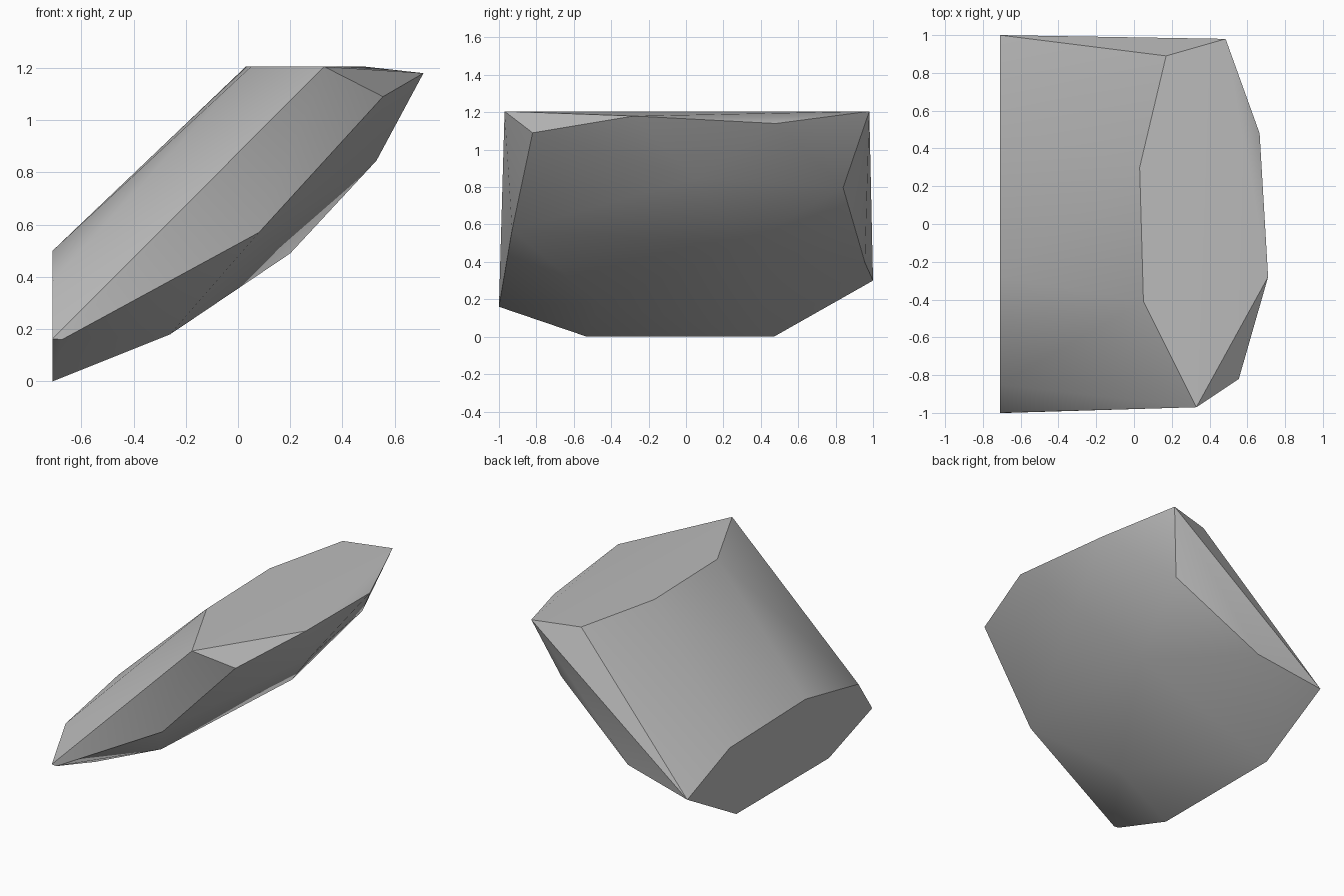
import bpy
import bmesh
import math

old = bpy.data.objects.get("Cube")
if old:
    bpy.data.objects.remove(old, do_unlink=True)

# Plain grey stone
stone = bpy.data.materials.new("stone_grey")
stone.use_nodes = True
grey = (0.5, 0.5, 0.5, 1)
stone.diffuse_color = grey
stone.node_tree.nodes["Principled BSDF"].inputs["Base Color"].default_value = grey

# Flat cut end, as (y, z) corners in one upright plane
end_x = -0.71
cut_end = [(1, 0.3), (0.54, 0.48), (-0.28, 0.5), (-0.85, 0.385),
           (-1, 0.163), (-0.53, 0), (0.47, 0)]
# Rim of the top facet
top_rim = [(0.17, 0.89, 1.205), (0.03, 0.3, 1.205), (0.05, -0.41, 1.205),
           (0.33, -0.97, 1.205), (0.71, -0.28, 1.18), (0.665, 0.48, 1.14),
           (0.485, 0.98, 1.205)]
# Corners of the front and back sides
sides = [(0.555, -0.82, 1.09), (0.08, -0.93, 0.57), (-0.674, -1, 0.16),
         (0.355, 0.84, 0.797), (-0.23, 0.957, 0.395)]
# Rounded underside
underside = [(0.53, 0.05, 0.845), (0.2, 0.3, 0.49), (-0.26, -0.46, 0.18)]

# Chipped boulder: the convex skin around all corners
bm = bmesh.new()
for p in [(end_x, y, z) for y, z in cut_end] + top_rim + sides + underside:
    bm.verts.new(p)
bmesh.ops.convex_hull(bm, input=bm.verts)
bmesh.ops.dissolve_limit(bm, angle_limit=math.radians(1),
                         verts=bm.verts, edges=bm.edges)
bmesh.ops.recalc_face_normals(bm, faces=bm.faces)
mesh = bpy.data.meshes.new("boulder")
bm.to_mesh(mesh)
bm.free()
mesh.materials.append(stone)
boulder = bpy.data.objects.new("boulder", mesh)
bpy.context.collection.objects.link(boulder)

# Soft shading with crisp chipped edges
bpy.ops.object.select_all(action="DESELECT")
boulder.select_set(True)
bpy.context.view_layer.objects.active = boulder
bpy.ops.object.shade_smooth_by_angle(angle=math.radians(30))
